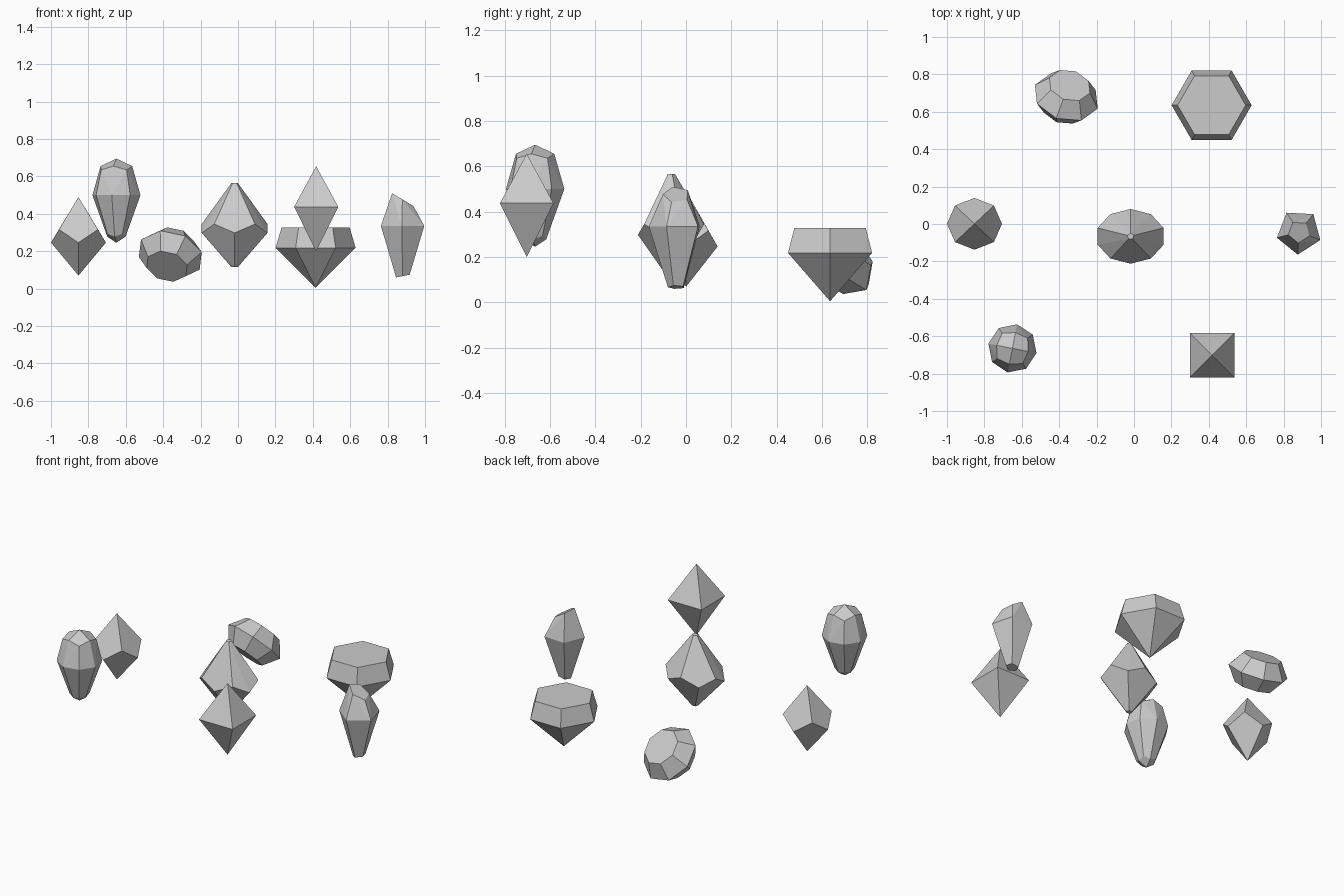
import bpy, bmesh
from math import cos, sin, pi, radians
from mathutils import Vector

if "Cube" in bpy.data.objects:
    bpy.data.objects.remove(bpy.data.objects["Cube"])


def ring(n, r, z, turn=0, sy=1.0, slope=0.0):
    """n points around the z axis; turn in degrees, slope tilts the ring along x."""
    pts = []
    for i in range(n):
        a = radians(turn) + 2 * pi * i / n
        x = r * cos(a)
        pts.append(Vector((x, r * sin(a) * sy, z + slope * x)))
    return pts


def gem(name, pts, loc, axis=(0, 0, 1)):
    """Flat-faced convex stone through the given points."""
    q = Vector((0, 0, 1)).rotation_difference(Vector(axis).normalized())
    bm = bmesh.new()
    for p in pts:
        bm.verts.new(q @ Vector(p))
    bmesh.ops.convex_hull(bm, input=bm.verts[:])
    bmesh.ops.dissolve_limit(bm, angle_limit=radians(5),
                             verts=bm.verts[:], edges=bm.edges[:])
    bmesh.ops.recalc_face_normals(bm, faces=bm.faces[:])
    me = bpy.data.meshes.new(name)
    bm.to_mesh(me)
    bm.free()
    ob = bpy.data.objects.new(name, me)
    ob.location = loc
    bpy.context.collection.objects.link(ob)
    return ob


# Four-sided kite stone
gem("kite_gem_left",
    [(0, 0, 0.49), (0, 0, 0.07)]
    + ring(4, 0.147, 0.316, 45, 0.94) + ring(4, 0.147, 0.246, 0, 0.94),
    (-0.853, 0.001, 0))

# Five-sided kite stone with clipped tips, flattened front to back
gem("kite_gem_centre",
    ring(5, 0.018, 0.565, -54) + ring(5, 0.185, 0.345, -54, 0.79)
    + ring(5, 0.185, 0.298, -90, 0.79) + ring(5, 0.018, 0.115, -90),
    (-0.018, -0.066, 0))

# Eight-sided double pyramid
gem("octahedron_gem",
    [(0, 0, 0.655), (0, 0, 0.2)] + ring(4, 0.167, 0.437, 45),
    (0.418, -0.702, 0))

# Hexagonal stone with flat table and pointed base
gem("hexagon_gem",
    ring(6, 0.182, 0.327) + ring(6, 0.214, 0.218) + [(0, 0, 0.005)],
    (0.415, 0.635, 0))

# Tall many-faceted stone, tapering downwards
gem("faceted_drop_gem",
    [(0, 0, 0.695), (0, 0, 0.245)]
    + ring(4, 0.086, 0.655, -11) + ring(4, 0.098, 0.635, 34)
    + ring(8, 0.131, 0.5, -11)
    + ring(4, 0.05, 0.278, -11) + ring(4, 0.058, 0.293, 34),
    (-0.65, -0.665, 0))

# Five-sided tapered stone with slanted table
gem("tapered_gem",
    ring(5, 0.06, 0.475, 51, 1, -0.6) + ring(5, 0.122, 0.335, 51)
    + ring(5, 0.038, 0.067, 51, 1, 0.2),
    (0.882, -0.042, 0))

# Leaning eight-sided barrel stone
gem("barrel_gem",
    ring(8, 0.116, 0.09, 22.5) + ring(8, 0.18, 0, 22.5)
    + ring(8, 0.116, -0.09, 22.5),
    (-0.362, 0.68, 0.182), axis=(0.2, 0.68, 0.7))
